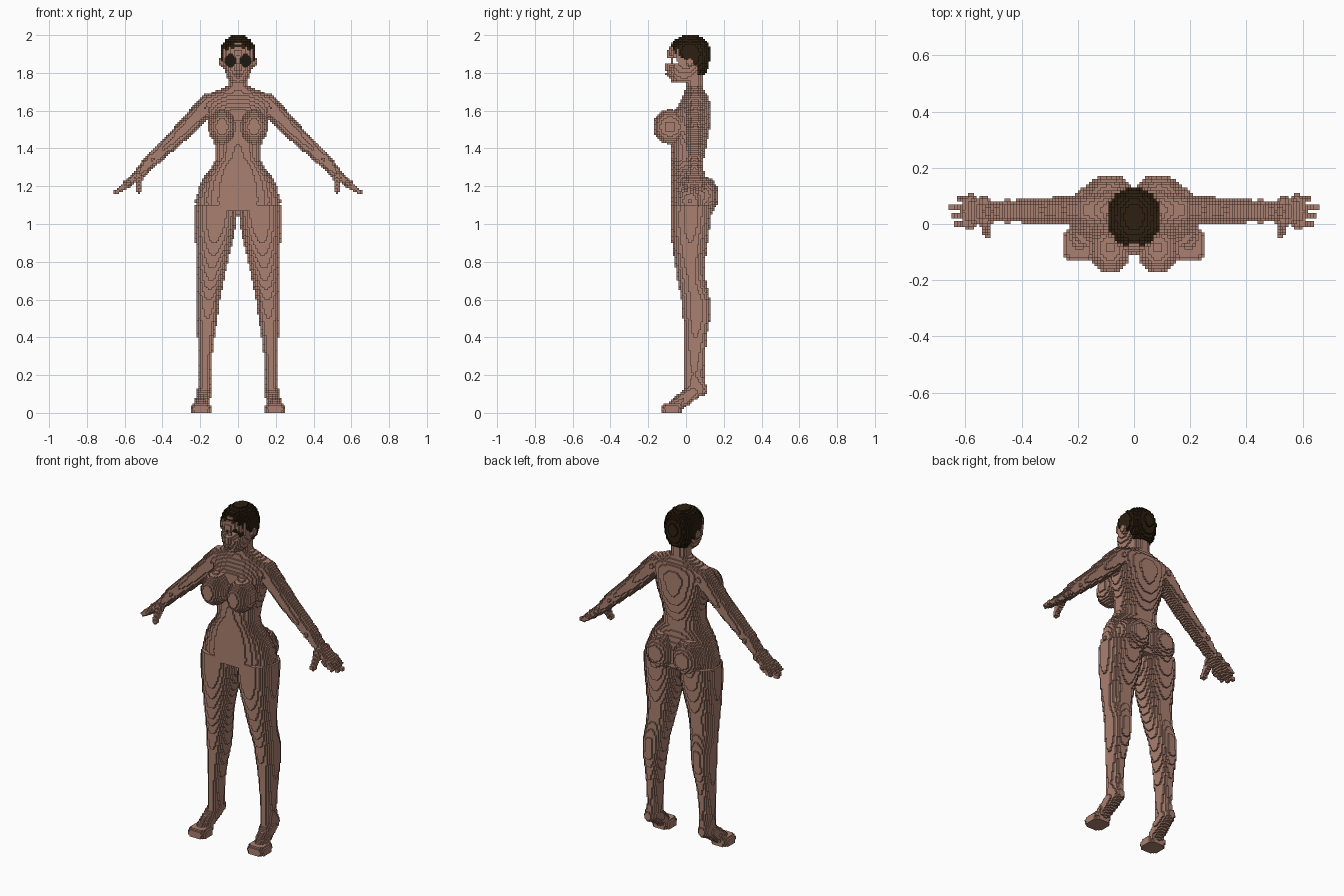
import bpy, math
from mathutils import Vector

if "Cube" in bpy.data.objects:
    bpy.data.objects.remove(bpy.data.objects["Cube"], do_unlink=True)

S = 0.01  # block size


def material(name, rgb):
    m = bpy.data.materials.new(name)
    m.use_nodes = True
    m.diffuse_color = (*rgb, 1)
    m.node_tree.nodes["Principled BSDF"].inputs["Base Color"].default_value = (*rgb, 1)
    return m


SKIN = material("skin", (0.40, 0.215, 0.16))
HAIR = material("hair", (0.026, 0.014, 0.005))
DARK = material("eye_dark", (0.012, 0.010, 0.005))


def fill(lo, hi, inside):
    """Set of block cells in a box whose centres pass the test."""
    rng = [range(math.floor(a / S) - 1, math.ceil(b / S) + 1) for a, b in zip(lo, hi)]
    return {(i, j, k) for k in rng[2] for j in rng[1] for i in rng[0]
            if k >= 0 and inside((i + .5) * S, (j + .5) * S, (k + .5) * S)}


def ellipsoid(c, r):
    return fill([a - b for a, b in zip(c, r)], [a + b for a, b in zip(c, r)],
                lambda x, y, z: ((x - c[0]) / r[0]) ** 2 + ((y - c[1]) / r[1]) ** 2
                + ((z - c[2]) / r[2]) ** 2 <= 1)


def limb(a, b, ra, rb, wide=1.0):
    """Tapered round-ended rod, widened along y."""
    a, b = Vector(a), Vector(b)
    d = b - a
    m = max(ra, rb) * max(1, wide)

    def inside(x, y, z):
        p = Vector((x, y, z))
        t = min(1, max(0, (p - a).dot(d) / d.length_squared))
        q = p - a - d * t
        q.y /= wide
        return q.length <= ra + (rb - ra) * t
    return fill([min(u, v) - m for u, v in zip(a, b)],
                [max(u, v) + m for u, v in zip(a, b)], inside)


def stack(rows, p=2.2):
    """Oval sections (z, x_min, x_max, y_front, y_back), listed from low to high."""
    cells = set()
    for k in range(round(rows[0][0] / S), round(rows[-1][0] / S)):
        z = (k + .5) * S
        for a, b in zip(rows, rows[1:]):
            if a[0] <= z <= b[0]:
                t = (z - a[0]) / (b[0] - a[0])
                x0, x1, y0, y1 = [u + (v - u) * t for u, v in zip(a[1:], b[1:])]
                cx, cy, rx, ry = (x0 + x1) / 2, (y0 + y1) / 2, (x1 - x0) / 2, (y1 - y0) / 2
                cells |= fill((x0, y0, z), (x1, y1, z), lambda x, y, w: abs(w - z) < S / 2
                              and abs((x - cx) / rx) ** p + abs((y - cy) / ry) ** p <= 1)
                break
    return cells


def centred(rows):
    return stack([(z, -r, r, f, b) for z, r, f, b in rows])


def mirror(cells):
    return {(-1 - i, j, k) for i, j, k in cells}


def both(cells):
    return cells | mirror(cells)


# Hair cap with a sloping hairline
hair = centred([(1.79, .055, .0, .10), (1.82, .078, -.04, .115), (1.86, .09, -.065, .125),
                (1.90, .095, -.08, .13), (1.94, .09, -.085, .125), (1.97, .072, -.065, .11),
                (1.99, .045, -.035, .08), (2.0, .028, -.01, .06)])


def above_hairline(c):
    x, y, z = [(v + .5) * S for v in c]
    return y > .06 or z > 1.94 - .4 * abs(x) - .5 * (y + .08)


hair = {c for c in hair if above_hairline(c)}

# Head, neck, ears, nose and mouth
head = centred([(1.75, .035, -.075, .02), (1.77, .055, -.085, .06), (1.82, .075, -.098, .09),
                (1.87, .085, -.096, .10), (1.92, .087, -.096, .11), (1.96, .07, -.075, .09)])
head |= centred([(1.69, .065, -.01, .10), (1.73, .052, -.002, .088), (1.80, .052, -.01, .088)])
head |= both(ellipsoid((.088, .02, 1.86), (.012, .02, .03)))
head |= ellipsoid((0, -.097, 1.83), (.016, .013, .022))
head |= ellipsoid((0, -.092, 1.795), (.026, .014, .012))


# Eye hollows, joined behind a slim nose bridge
def in_eye(c):
    x, y, z = [(v + .5) * S for v in c]
    if y > -.035:
        return False
    if abs(x) < .012:
        return 1.845 < z < 1.89 and not -.085 < y < -.065
    return ((abs(x) - .04) / .029) ** 2 + ((z - 1.865) / .034) ** 2 <= 1


head = {c for c in head if not in_eye(c)}

# Torso, chest and seat
torso = centred([(1.07, .215, -.08, .12), (1.12, .227, -.085, .13), (1.20, .205, -.085, .12),
                 (1.25, .18, -.085, .105), (1.30, .138, -.085, .09), (1.35, .118, -.077, .095),
                 (1.42, .125, -.075, .11), (1.50, .148, -.07, .125), (1.60, .168, -.06, .13),
                 (1.65, .188, -.03, .125), (1.68, .175, -.015, .115), (1.70, .13, -.003, .10),
                 (1.73, .055, .0, .09)])
torso |= both(ellipsoid((.085, -.085, 1.515), (.074, .09, .092)))
torso |= both(ellipsoid((.088, .08, 1.15), (.10, .095, .105)))

# Left leg, standing on the ball of the foot
leg = stack([(.10, .148, .212, -.02, .105), (.13, .145, .21, -.012, .11), (.20, .143, .205, -.01, .095),
             (.30, .137, .208, -.01, .10), (.40, .125, .215, -.012, .11), (.50, .107, .22, -.015, .13),
             (.60, .095, .22, -.025, .128), (.70, .075, .216, -.045, .105), (.80, .053, .22, -.06, .10),
             (.90, .03, .225, -.075, .115), (1.0, .008, .23, -.085, .13), (1.10, .0, .23, -.085, .14)])
leg |= ellipsoid((.178, .068, .125), (.035, .045, .04))
leg |= limb((.18, .035, .11), (.192, -.055, .04), .042, .036)
leg |= stack([(0, .14, .25, -.13, -.02), (.03, .14, .252, -.136, -.015), (.05, .15, .24, -.12, -.01)], 3)

# Left arm with hand, fingers and thumb
arm = limb((.155, .05, 1.635), (.31, .047, 1.475), .056, .046)
arm |= limb((.31, .047, 1.475), (.45, .045, 1.345), .046, .038)
arm |= limb((.45, .045, 1.345), (.53, .045, 1.26), .038, .027, 1.1)
arm |= limb((.53, .045, 1.26), (.595, .045, 1.205), .025, .022, 2.1)
for y, tip in ((.0, .625), (.03, .645), (.06, .648), (.088, .62)):
    arm |= limb((.58, y, 1.215), (tip, y, 1.168 + (.648 - tip) * .6), .018, .012)
arm |= limb((.525, .01, 1.25), (.525, -.035, 1.18), .022, .015)

# Each block belongs to one part only
parts, taken = {}, set()
for name, cells in (("hair", hair), ("head", head), ("torso", torso),
                    ("left_leg", leg), ("right_leg", mirror(leg)),
                    ("left_arm", arm), ("right_arm", mirror(arm))):
    parts[name] = cells - taken
    taken |= cells

# Outer faces of the blocks: direction and its four corners
SIDES = [((1, 0, 0), ((1, 0, 0), (1, 1, 0), (1, 1, 1), (1, 0, 1))),
         ((-1, 0, 0), ((0, 0, 0), (0, 0, 1), (0, 1, 1), (0, 1, 0))),
         ((0, 1, 0), ((0, 1, 0), (0, 1, 1), (1, 1, 1), (1, 1, 0))),
         ((0, -1, 0), ((0, 0, 0), (1, 0, 0), (1, 0, 1), (0, 0, 1))),
         ((0, 0, 1), ((0, 0, 1), (1, 0, 1), (1, 1, 1), (0, 1, 1))),
         ((0, 0, -1), ((0, 0, 0), (0, 1, 0), (1, 1, 0), (1, 0, 0)))]

for name, cells in parts.items():
    index, faces, slots = {}, [], []
    for c in sorted(cells):
        for d, corners in SIDES:
            n = tuple(a + b for a, b in zip(c, d))
            if n in taken:
                continue
            faces.append([index.setdefault(tuple(a + b for a, b in zip(c, q)), len(index))
                          for q in corners])
            # Back wall of the eye hollows is dark
            slots.append(1 if name == "head" and d[1] == -1 and c[1] >= -4 and in_eye(n) else 0)
    mesh = bpy.data.meshes.new(name)
    mesh.from_pydata([[v * S for v in p] for p in index], [], faces)
    mesh.materials.append(HAIR if name == "hair" else SKIN)
    if name == "head":
        mesh.materials.append(DARK)
    mesh.polygons.foreach_set("material_index", slots)
    mesh.update()
    bpy.context.scene.collection.objects.link(bpy.data.objects.new(name, mesh))
